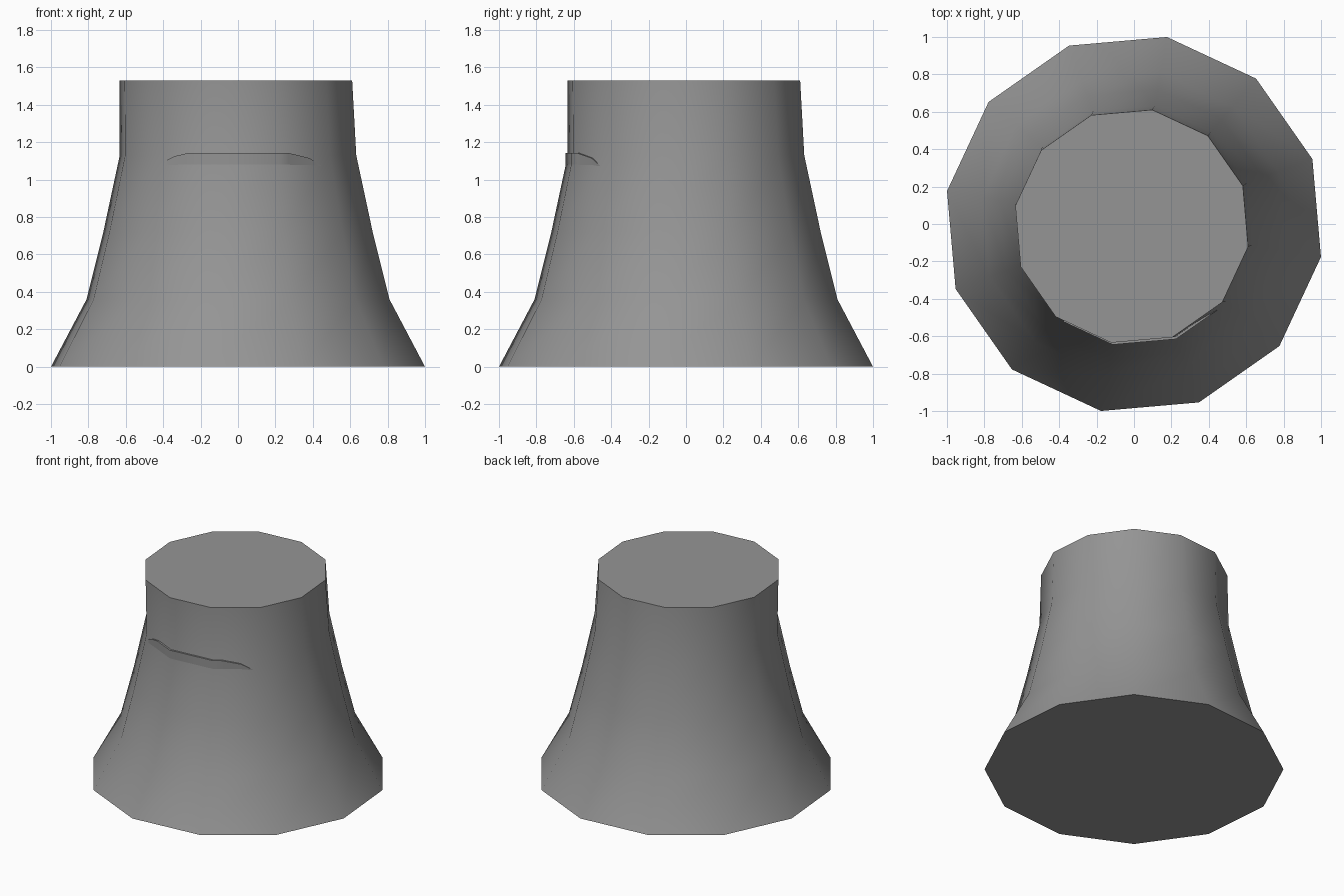
import bpy
import math

cube = bpy.data.objects.get("Cube")
if cube:
    bpy.data.objects.remove(cube, do_unlink=True)

SIDES = 12
TURN = math.radians(-10)
STEP = math.tau / SIDES

grey = bpy.data.materials.new("stone grey")
grey.use_nodes = True
colour = (0.3, 0.3, 0.3, 1)
grey.diffuse_color = colour
grey.node_tree.nodes["Principled BSDF"].inputs["Base Color"].default_value = colour


def add_part(name, verts, faces, angle):
    mesh = bpy.data.meshes.new(name)
    mesh.from_pydata(verts, [], faces)
    mesh.materials.append(grey)
    obj = bpy.data.objects.new(name, mesh)
    bpy.context.collection.objects.link(obj)
    bpy.ops.object.select_all(action="DESELECT")
    obj.select_set(True)
    bpy.context.view_layer.objects.active = obj
    bpy.ops.object.shade_smooth_by_angle(angle=math.radians(angle))
    return obj


def on_facet(radius, degrees, z):
    """Point on the flat side of the twelve-sided ring at this angle."""
    a = math.radians(degrees)
    off = (a - TURN) % STEP - STEP / 2
    r = radius * math.cos(STEP / 2) / math.cos(off)
    return (r * math.cos(a), r * math.sin(a), z)


# Flared twelve-sided body: radius, height, sideways shift
rings = [(1.015, 0, 0), (0.822, 0.36, 0), (0.731, 0.72, 0),
         (0.642, 1.13, 0), (0.632, 1.53, -0.012)]
verts = [(r * math.cos(TURN + i * STEP) + s, r * math.sin(TURN + i * STEP) + s, z)
         for r, z, s in rings for i in range(SIDES)]
faces = [(k * SIDES + i, k * SIDES + (i + 1) % SIDES,
          (k + 1) * SIDES + (i + 1) % SIDES, (k + 1) * SIDES + i)
         for k in range(len(rings) - 1) for i in range(SIDES)]
faces.append(tuple(reversed(range(SIDES))))
faces.append(tuple(range((len(rings) - 1) * SIDES, len(rings) * SIDES)))
add_part("flared_body", verts, faces, 45)

# Thin ledge across the front: angle and top height of each point
path = [(-126, 1.105), (-122, 1.125), (-115, 1.142), (-100, 1.142),
        (-70, 1.142), (-65, 1.142), (-53, 1.115), (-46, 1.075)]
verts = []
for angle, top in path:
    verts += [on_facet(0.652, angle, 1.05), on_facet(0.655, angle, top),
              on_facet(0.6, angle, top), on_facet(0.6, angle, 1.05)]
n = len(path)
faces = [(4 * i + j, 4 * i + 4 + j, 4 * i + 4 + (j + 1) % 4, 4 * i + (j + 1) % 4)
         for i in range(n - 1) for j in range(4)]
faces += [(0, 1, 2, 3), tuple(4 * n - 1 - j for j in range(4))]
add_part("front_ledge", verts, faces, 45)
